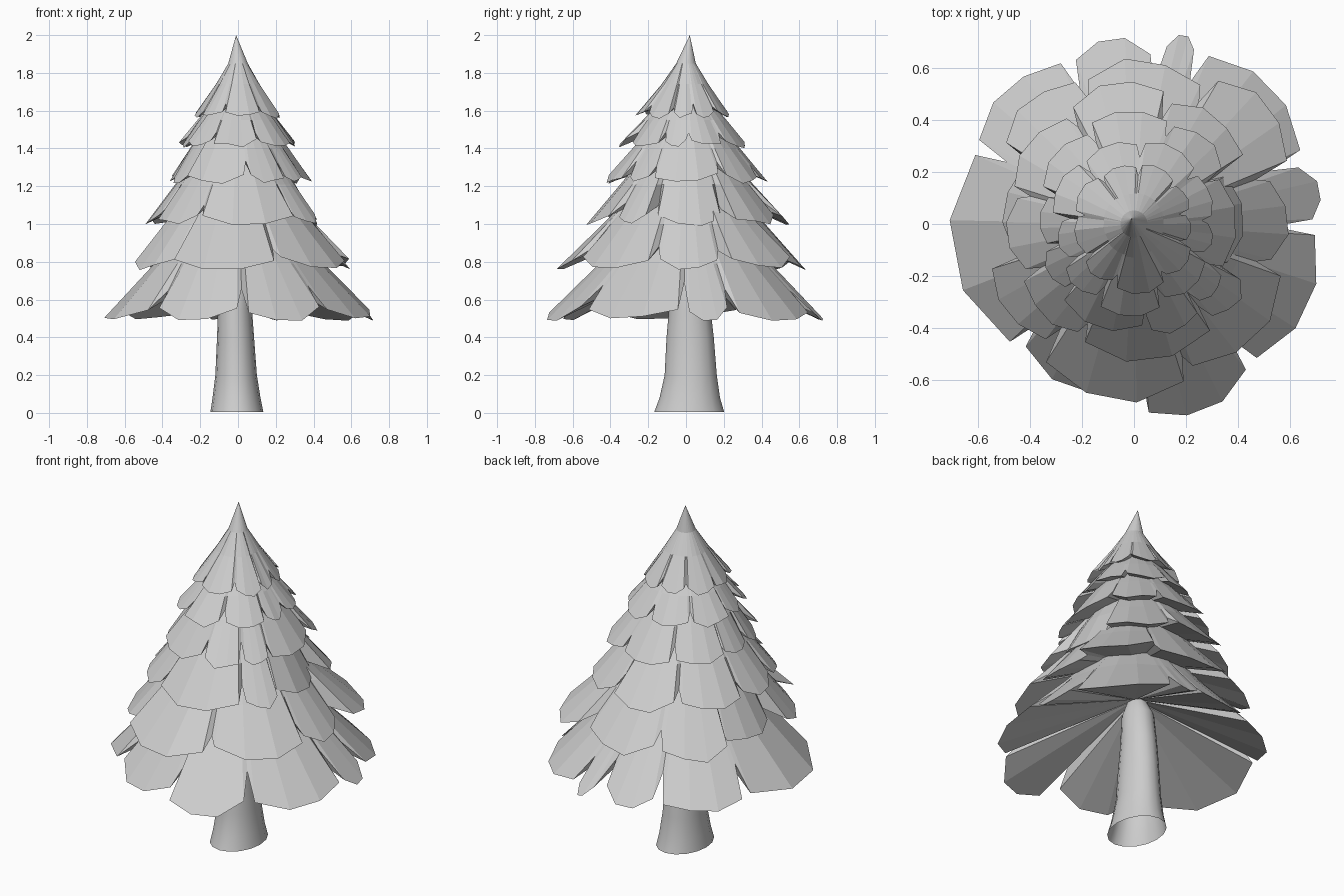
import bpy, bmesh, math, random

random.seed(4)
cube = bpy.data.objects.get("Cube")
if cube:
    bpy.data.objects.remove(cube, do_unlink=True)

# One plain grey for the whole tree
grey = bpy.data.materials.new("mid_grey")
grey.use_nodes = True
GREY = (0.61, 0.61, 0.61, 1)
grey.diffuse_color = GREY
grey.node_tree.nodes["Principled BSDF"].inputs["Base Color"].default_value = GREY


def finish(bm, name):
    bmesh.ops.recalc_face_normals(bm, faces=bm.faces)
    mesh = bpy.data.meshes.new(name)
    bm.to_mesh(mesh)
    bm.free()
    mesh.materials.append(grey)
    obj = bpy.data.objects.new(name, mesh)
    bpy.context.collection.objects.link(obj)
    return obj


def bridge(bm, low, high):
    n = len(low)
    for i in range(n):
        j = (i + 1) % n
        bm.faces.new((low[i], low[j], high[j], high[i]))


def fan(bm, ring, tip):
    for i, v in enumerate(ring):
        bm.faces.new((v, ring[(i + 1) % len(ring)], tip))


def rim_points(lobes, gap, depth):
    """(angle, radius, lobe reach) around one tier, with a slit before each lobe."""
    points = []
    for i, (a, reach) in enumerate(lobes):
        b = lobes[i + 1][0] if i + 1 < len(lobes) else lobes[0][0] + 360
        low_reach = min(reach, lobes[i - 1][1])
        points.append((a, low_reach * (1 - depth * random.uniform(0.85, 1.1)), low_reach))
        start, end = a + gap, b - gap
        steps = max(3, round((end - start) / 20))
        for k in range(steps + 1):
            edge = k in (0, steps)
            r = reach * (random.uniform(0.92, 0.96) if edge else random.uniform(0.98, 1.01))
            points.append((start + (end - start) * k / steps, r, reach))
    return points


def tier(name, profile, tip, lobes, gap=2.5, depth=0.18):
    """Closed skirt of branches: steep faceted top, shallow hollow underside."""
    (r0, z0), (r1, z1), (r2, z2) = profile
    slope = (z1 - z0) / (r0 - r1)
    points = rim_points(lobes, gap, depth)
    bm = bmesh.new()

    def ring(radius_height):
        verts = []
        for angle, radius, reach in points:
            r, z = radius_height(radius, reach)
            a = math.radians(angle)
            verts.append(bm.verts.new((r * math.cos(a), r * math.sin(a), z)))
        return verts

    rim = ring(lambda radius, reach: (radius, z0 + (reach - radius) * slope + random.uniform(-0.01, 0.01)))
    middle = ring(lambda radius, reach: (r1 * (0.4 + 0.6 * reach / r0), z1))
    upper = ring(lambda radius, reach: (r2, z2))
    bridge(bm, rim, middle)
    bridge(bm, middle, upper)
    fan(bm, upper, bm.verts.new(tip))
    fan(bm, rim, bm.verts.new((0, 0.01, z0 + 0.45 * r0)))
    return finish(bm, name)


# Branch tiers from bottom to top; each lobe is (start angle, reach)
tier("bottom_branches", [(0.73, 0.495), (0.45, 0.79), (0.25, 1.02)], (0, 0, 1.05),
     [(-134, 0.68), (-88, 0.76), (-50, 0.75), (-1, 0.72), (21.5, 0.74), (68.5, 0.75),
      (82, 0.71), (112, 0.71), (154, 0.71)], 2.5, 0.24)
tier("second_branches", [(0.63, 0.76), (0.42, 1.0), (0.2, 1.25)], (0, 0, 1.28),
     [(-125, 0.68), (-70, 0.64), (-17, 0.59), (20, 0.69), (62, 0.63), (110, 0.62),
      (150, 0.51), (195, 0.6)])
tier("third_branches", [(0.51, 1.0), (0.34, 1.21), (0.17, 1.42)], (0, 0, 1.45),
     [(-115, 0.53), (-52, 0.5), (-25, 0.42), (30, 0.52), (75, 0.55), (120, 0.51),
      (165, 0.49), (205, 0.5)])
tier("fourth_branches", [(0.41, 1.22), (0.275, 1.4), (0.14, 1.57)], (0, 0, 1.6),
     [(-135, 0.42), (-83, 0.44), (-52, 0.41), (-28, 0.4), (30, 0.43), (70, 0.44),
      (115, 0.41), (160, 0.36), (195, 0.38)])
tier("fifth_branches", [(0.325, 1.41), (0.215, 1.55), (0.12, 1.66)], (0, 0, 1.7),
     [(-115, 0.36), (-70, 0.33), (-25, 0.31), (3, 0.32), (40, 0.33), (85, 0.32),
      (130, 0.33), (175, 0.3), (210, 0.33)], 3)
tier("top_branches", [(0.24, 1.57), (0.12, 1.74), (0.052, 1.85)], (-0.01, 0.02, 2.0),
     [(-145, 0.25), (-108, 0.27), (-60, 0.25), (-20, 0.22), (12, 0.23), (45, 0.24),
      (85, 0.23), (125, 0.24), (170, 0.23)], 3)

# Trunk: oval sections (height, centre x, centre y, radius x, radius y), open at the foot
sections = [(0.005, -0.006, 0.017, 0.14, 0.185), (0.08, -0.008, 0.02, 0.127, 0.16),
            (0.2, -0.01, 0.025, 0.11, 0.138), (0.4, -0.013, 0.022, 0.098, 0.125),
            (0.55, -0.016, 0.02, 0.09, 0.11), (0.72, -0.014, 0.015, 0.082, 0.095),
            (0.8, -0.01, 0.01, 0.05, 0.06)]
bm = bmesh.new()
SIDES = 16
rings = []
for z, cx, cy, rx, ry in sections:
    turns = [math.tau * i / SIDES for i in range(SIDES)]
    rings.append([bm.verts.new((cx + rx * math.cos(t), cy + ry * math.sin(t), z)) for t in turns])
for low, high in zip(rings, rings[1:]):
    bridge(bm, low, high)
bm.faces.new(rings[-1])
trunk = finish(bm, "trunk")
for obj in bpy.context.selected_objects:
    obj.select_set(False)
trunk.select_set(True)
bpy.context.view_layer.objects.active = trunk
bpy.ops.object.shade_smooth_by_angle(angle=math.radians(50))
